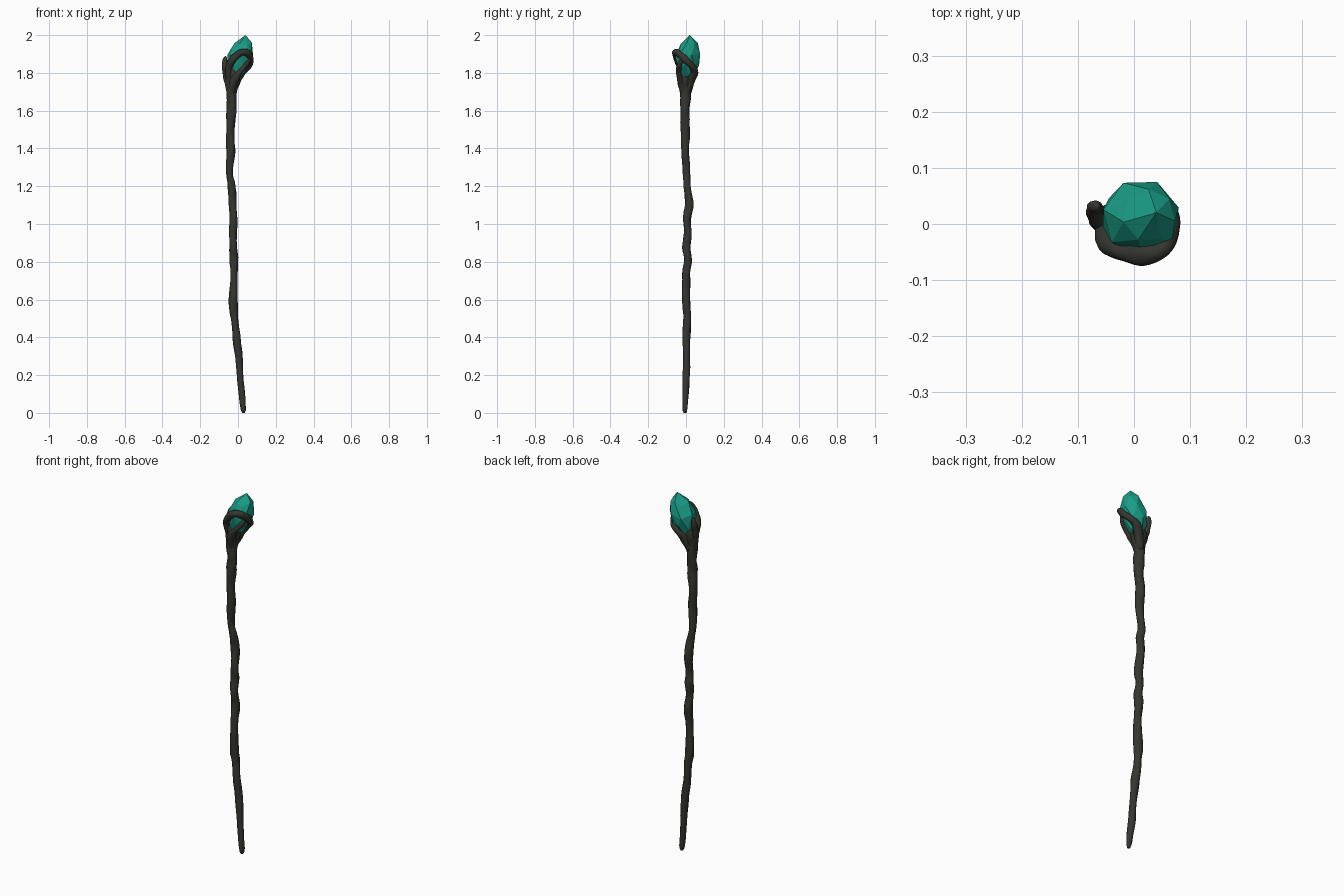
import bpy, bmesh, math
from mathutils import Vector

if "Cube" in bpy.data.objects:
    bpy.data.objects.remove(bpy.data.objects["Cube"])


def material(name, rgb):
    m = bpy.data.materials.new(name)
    m.diffuse_color = (*rgb, 1)
    m.use_nodes = True
    m.node_tree.nodes["Principled BSDF"].inputs["Base Color"].default_value = m.diffuse_color
    return m


BARK = material("dark bark", (0.036, 0.037, 0.030))
TEAL = material("teal crystal", (0.010, 0.335, 0.235))
DULL = material("dull grey green", (0.045, 0.075, 0.064))


def finish(bm, name, mats, smooth):
    bmesh.ops.recalc_face_normals(bm, faces=bm.faces)
    me = bpy.data.meshes.new(name)
    bm.to_mesh(me)
    bm.free()
    for m in mats:
        me.materials.append(m)
    for p in me.polygons:
        p.use_smooth = smooth
    ob = bpy.data.objects.new(name, me)
    bpy.context.collection.objects.link(ob)
    return ob


def spline(pts, steps):
    """Catmull-Rom samples through (x, y, z, radius) points."""
    p = [Vector(q) for q in pts]
    p = [2 * p[0] - p[1]] + p + [2 * p[-1] - p[-2]]
    out = []
    for i in range(1, len(p) - 2):
        a, b, c, d = p[i - 1:i + 3]
        for s in range(steps):
            t = s / steps
            out.append(0.5 * (2 * b + (c - a) * t + (2 * a - 5 * b + 4 * c - d) * t * t
                              + (3 * b - a - 3 * c + d) * t ** 3))
    return out + [p[-2]]


def tube(name, pts, steps=6, sides=12, lump=0.08):
    """Gnarled round branch with a varying radius."""
    path = spline(pts, steps)
    bm = bmesh.new()
    rings = []
    u = None
    for i, q in enumerate(path):
        tan = (path[min(i + 1, len(path) - 1)] - path[max(i - 1, 0)]).xyz.normalized()
        u = tan.orthogonal() if u is None else u - tan * u.dot(tan)
        u.normalize()
        v = tan.cross(u)
        ring = []
        for k in range(sides):
            a = math.tau * k / sides
            r = q.w * (1 + lump * math.sin(2 * a + i * 0.45) + lump * 0.6 * math.sin(3 * a - i * 0.8))
            ring.append(bm.verts.new(q.xyz + (u * math.cos(a) + v * math.sin(a)) * r))
        rings.append(ring)
    for a, b in zip(rings, rings[1:]):
        for k in range(sides):
            bm.faces.new((a[k], a[(k + 1) % sides], b[(k + 1) % sides], b[k]))
    bm.faces.new(rings[0])
    bm.faces.new(rings[-1])
    return finish(bm, name, [BARK], True)


# Crooked shaft, thickening toward the head
tube("shaft", [
    (0.029, -0.005, 0.0, 0.008), (0.027, -0.005, 0.03, 0.014), (0.014, 0.0, 0.16, 0.018),
    (0.006, 0.003, 0.28, 0.019), (-0.008, 0.002, 0.40, 0.021), (-0.018, 0.006, 0.50, 0.020),
    (-0.025, 0.002, 0.58, 0.023), (-0.021, 0.001, 0.73, 0.020), (-0.022, 0.010, 0.81, 0.022),
    (-0.025, 0.002, 0.88, 0.021), (-0.027, 0.010, 0.95, 0.021), (-0.024, 0.005, 1.02, 0.021),
    (-0.028, 0.017, 1.11, 0.022), (-0.034, 0.006, 1.20, 0.020), (-0.045, 0.003, 1.27, 0.019),
    (-0.038, -0.004, 1.38, 0.022), (-0.042, -0.003, 1.47, 0.023), (-0.036, -0.006, 1.57, 0.025),
    (-0.034, -0.004, 1.63, 0.026), (-0.035, -0.002, 1.70, 0.029), (-0.030, 0.0, 1.76, 0.037),
    (-0.022, 0.0, 1.80, 0.040), (-0.015, 0.0, 1.825, 0.030)])

# Root that loops from the back right, around the front, and down to the shaft
tube("wrapping_root", [
    (-0.030, 0.005, 1.70, 0.022), (-0.010, 0.025, 1.76, 0.024), (0.022, 0.044, 1.803, 0.020),
    (0.052, 0.032, 1.835, 0.018), (0.066, -0.005, 1.873, 0.018), (0.048, -0.042, 1.905, 0.019),
    (0.010, -0.054, 1.905, 0.019), (-0.028, -0.046, 1.868, 0.018), (-0.050, -0.025, 1.82, 0.020),
    (-0.044, -0.008, 1.76, 0.022), (-0.036, -0.003, 1.70, 0.020)])

# Short prong gripping the left side
tube("left_prong", [
    (-0.038, 0.0, 1.70, 0.022), (-0.053, 0.003, 1.765, 0.022), (-0.066, 0.012, 1.81, 0.018),
    (-0.070, 0.026, 1.845, 0.015), (-0.068, 0.031, 1.875, 0.011), (-0.064, 0.031, 1.888, 0.004)])

# Low front root below the crystal
tube("front_root", [
    (-0.035, -0.010, 1.69, 0.018), (-0.020, -0.026, 1.76, 0.022), (0.010, -0.038, 1.805, 0.015),
    (0.044, -0.034, 1.845, 0.014), (0.058, -0.020, 1.875, 0.010)])

# Faceted leaning crystal: hull of staggered rings
bm = bmesh.new()
RINGS = [(-0.008, 0.005, 1.785, 0.032, 0.0), (0.002, 0.010, 1.832, 0.059, 0.5),
         (0.013, 0.012, 1.893, 0.069, 0.0), (0.027, 0.015, 1.952, 0.047, 0.5)]
SIDES = 7
for x, y, z, r, turn in RINGS:
    for k in range(SIDES):
        a = math.tau * (k + turn) / SIDES + 0.25
        bm.verts.new((x + r * math.cos(a), y + r * math.sin(a), z + 0.010 * math.sin(2.3 * k)))
bm.verts.new((0.040, 0.020, 2.0))
bm.verts.new((-0.012, 0.003, 1.76))
res = bmesh.ops.convex_hull(bm, input=bm.verts)
bmesh.ops.delete(bm, geom=list({g for g in res["geom_interior"] if g.is_valid}), context="VERTS")
bmesh.ops.dissolve_limit(bm, angle_limit=math.radians(8), verts=bm.verts, edges=bm.edges)

# Dull facet cut near the tip, facing back left
n = Vector((-0.65, 0.4, 1)).normalized()
res = bmesh.ops.bisect_plane(bm, geom=bm.verts[:] + bm.edges[:] + bm.faces[:],
                             plane_co=(0.009, 0.032, 1.974), plane_no=n, clear_outer=True)
edges = [g for g in res["geom_cut"] if isinstance(g, bmesh.types.BMEdge)]
bmesh.ops.contextual_create(bm, geom=edges)
bm.normal_update()
for f in bm.faces:
    if abs(f.normal.dot(n)) > 0.998:
        f.material_index = 1
finish(bm, "crystal", [TEAL, DULL], False)
